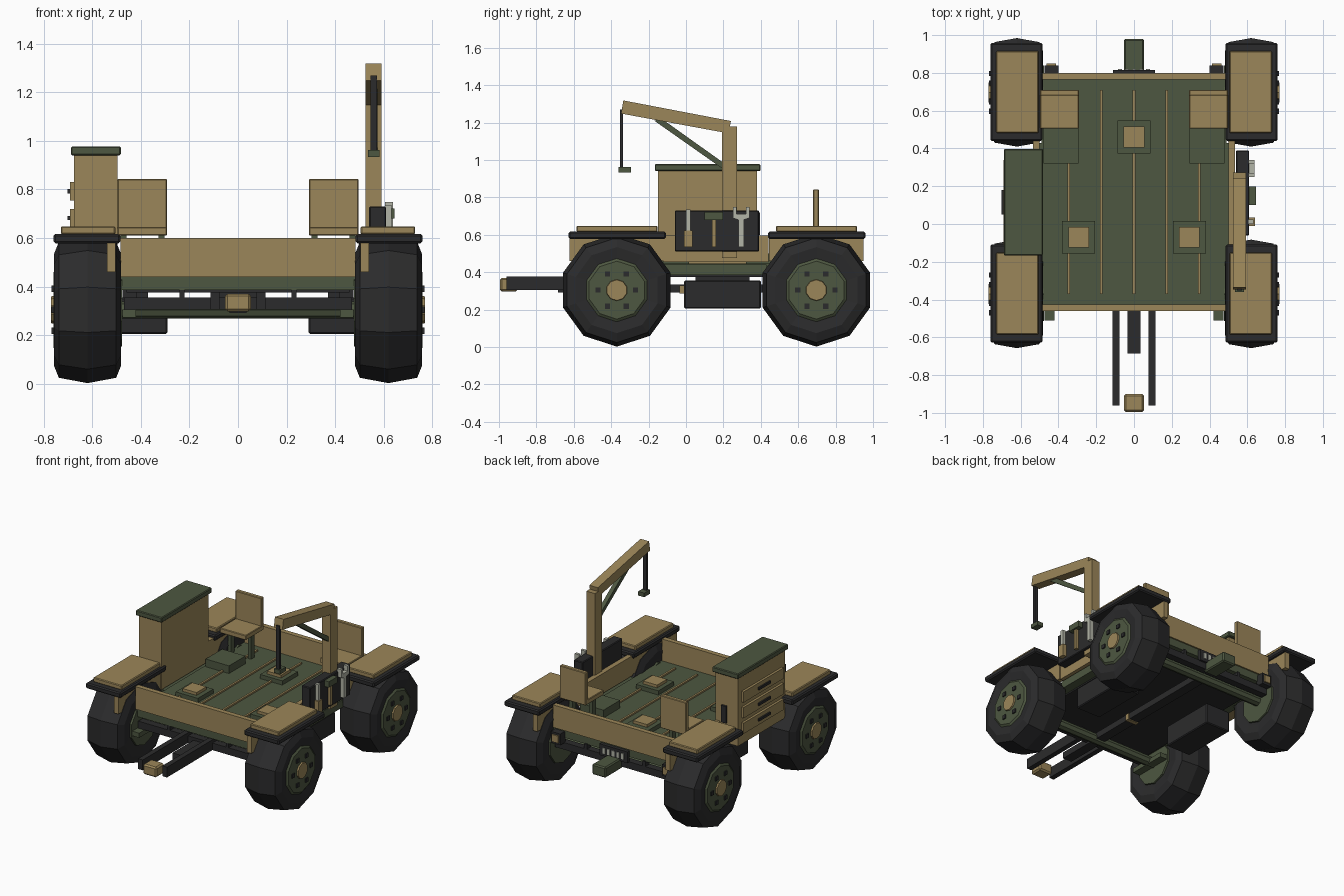
import bpy, bmesh, math
from mathutils import Vector, Matrix


def material(name, rgb):
    m = bpy.data.materials.new(name)
    m.diffuse_color = (*rgb, 1)
    return m


TAN = material("tan paint", (0.33, 0.24, 0.10))
GREEN = material("olive green", (0.075, 0.095, 0.052))
DARK = material("dark rubber", (0.024, 0.024, 0.025))
STEEL = material("pale steel", (0.45, 0.46, 0.39))


def finish(name, bm, mat):
    bmesh.ops.recalc_face_normals(bm, faces=bm.faces)
    me = bpy.data.meshes.new(name)
    bm.to_mesh(me)
    bm.free()
    me.materials.append(mat)
    ob = bpy.data.objects.new(name, me)
    bpy.context.collection.objects.link(ob)
    return ob


def box(name, mat, x, y, z, bevel=0.0):
    """Box from (min, max) pairs."""
    bm = bmesh.new()
    bmesh.ops.create_cube(bm, size=1)
    for v in bm.verts:
        v.co = Vector([(a + b) / 2 + c * (b - a) for (a, b), c in zip((x, y, z), v.co)])
    if bevel:
        bmesh.ops.bevel(bm, geom=bm.edges[:], offset=bevel, segments=1, affect='EDGES')
    return finish(name, bm, mat)


def pair(name, mat, x, y, z, bevel=0.0):
    """Box on the right side and its mirror on the left."""
    box("right_" + name, mat, x, y, z, bevel)
    box("left_" + name, mat, (-x[1], -x[0]), y, z, bevel)


def side_profile(name, mat, pts, x0, x1):
    """Outline in (y, z) extruded along x."""
    bm = bmesh.new()
    f = bm.faces.new([bm.verts.new((x0, y, z)) for y, z in pts])
    r = bmesh.ops.extrude_face_region(bm, geom=[f])
    bmesh.ops.translate(bm, vec=(x1 - x0, 0, 0),
                        verts=[v for v in r["geom"] if isinstance(v, bmesh.types.BMVert)])
    return finish(name, bm, mat)


def lathe_x(name, mat, profile, centre, n, side=1):
    """Profile of (x offset, radius) turned around the x axis."""
    bm = bmesh.new()
    rings = []
    for dx, r in profile:
        rings.append([bm.verts.new((centre[0] + side * dx,
                                    centre[1] + r * math.sin(2 * math.pi * i / n),
                                    centre[2] - r * math.cos(2 * math.pi * i / n))) for i in range(n)])
    for a, b in zip(rings, rings[1:]):
        for i in range(n):
            bm.faces.new((a[i], a[(i + 1) % n], b[(i + 1) % n], b[i]))
    bm.faces.new(rings[0])
    bm.faces.new(rings[-1])
    return finish(name, bm, mat)


# Wheels, hubs, bolts, fenders
TYRE = [(-0.13, 0.17), (-0.138, 0.23), (-0.118, 0.28), (0, 0.302),
        (0.118, 0.28), (0.138, 0.23), (0.13, 0.17)]
for end, cy in (("front", -0.37), ("rear", 0.697)):
    for sname, s in (("right", 1), ("left", -1)):
        tag = f"{end}_{sname}_"
        c = (s * 0.62, cy, 0.304)
        lathe_x(tag + "tyre", DARK, TYRE, c, 10, s)
        lathe_x(tag + "hub", GREEN, [(-0.143, 0.15), (0.128, 0.172), (0.14, 0.155)], c, 10, s)
        lathe_x(tag + "hub_cap", TAN, [(0.13, 0.06), (0.15, 0.055)], c, 10, s)
        for i in range(6):
            a = math.radians(60 * i)
            by, bz = cy + 0.1 * math.cos(a), 0.304 + 0.1 * math.sin(a)
            box(tag + "bolt", DARK, sorted((s * 0.755, s * 0.768)),
                (by - 0.014, by + 0.014), (bz - 0.014, bz + 0.014))
    pair(end + "_fender", DARK, (0.485, 0.76), (cy - 0.258, cy + 0.262), (0.578, 0.617), 0.008)
    pair(end + "_fender_plate", TAN, (0.505, 0.73), (cy - 0.215, cy + 0.218), (0.615, 0.648), 0.005)
    pair(end + "_fender_panel", TAN, (0.505, 0.54), (cy - 0.252, cy + 0.252), (0.46, 0.58))
    lathe_x(end + "_axle", GREEN, [(-0.49, 0.035), (0.49, 0.035)], (0, cy, 0.304), 8)

# Deck, rails, strips
box("deck", GREEN, (-0.49, 0.49), (-0.45, 0.79), (0.385, 0.445))
box("underside_plate", DARK, (-0.46, 0.46), (-0.42, 0.76), (0.375, 0.386))
pair("side_sill", GREEN, (0.485, 0.525), (-0.12, 0.43), (0.385, 0.44))
box("front_rail", TAN, (-0.485, 0.485), (-0.46, -0.425), (0.44, 0.6))
box("rear_rail", TAN, (-0.485, 0.485), (0.765, 0.80), (0.44, 0.6))
pair("side_rail", TAN, (0.50, 0.535), (-0.12, 0.44), (0.455, 0.597))
for i in range(-2, 3):
    x = i * 0.1725
    box("deck_strip", TAN, (x - 0.007, x + 0.007), (-0.37, 0.71), (0.44, 0.456))

# Deck anchor pads
for px, py in ((0, 0.46), (-0.293, -0.07), (0.293, -0.07)):
    box("anchor_pad", GREEN, (px - 0.087, px + 0.087), (py - 0.087, py + 0.087), (0.44, 0.475))
    box("anchor_cap", TAN, (px - 0.055, px + 0.055), (py - 0.055, py + 0.055), (0.47, 0.495))

# Seats and footrests
pair("seat", TAN, (0.292, 0.497), (0.505, 0.70), (0.61, 0.645), 0.004)
pair("seat_back", TAN, (0.292, 0.497), (0.68, 0.71), (0.61, 0.843), 0.004)
for lx in (0.303, 0.46):
    pair("seat_leg", GREEN, (lx, lx + 0.024), (0.58, 0.62), (0.44, 0.612))
pair("footrest", GREEN, (0.295, 0.478), (0.32, 0.505), (0.44, 0.50))

# Drawer cabinet
box("cabinet", TAN, (-0.675, -0.497), (-0.15, 0.38), (0.455, 0.945))
box("cabinet_lid", GREEN, (-0.688, -0.483), (-0.167, 0.398), (0.94, 0.977), 0.005)
for z in (0.793, 0.682, 0.571):
    box("drawer", TAN, (-0.692, -0.67), (-0.11, 0.34), (z - 0.038, z + 0.038))
    box("drawer_handle", DARK, (-0.702, -0.69), (0.05, 0.18), (z - 0.009, z + 0.009))
box("cabinet_latch", DARK, (-0.59, -0.55), (0.375, 0.395), (0.60, 0.72))

# Tool rack and tools
box("tool_rack", DARK, (0.54, 0.61), (-0.06, 0.39), (0.51, 0.73), 0.005)
box("chisel_blade", STEEL, (0.605, 0.632), (0.0, 0.024), (0.615, 0.735))
box("chisel_handle", TAN, (0.605, 0.64), (-0.01, 0.034), (0.535, 0.622))
box("hammer_head", GREEN, (0.605, 0.645), (0.10, 0.198), (0.68, 0.722))
box("hammer_handle", TAN, (0.605, 0.632), (0.138, 0.16), (0.535, 0.682))
side_profile("wrench", STEEL, [(0.28, 0.535), (0.31, 0.535), (0.31, 0.68), (0.34, 0.69), (0.34, 0.748),
             (0.32, 0.748), (0.32, 0.712), (0.27, 0.712), (0.27, 0.748), (0.25, 0.748),
             (0.25, 0.69), (0.28, 0.68)], 0.605, 0.638)

# Crane
box("crane_post", TAN, (0.525, 0.592), (0.193, 0.273), (0.477, 1.178))
side_profile("crane_boom", TAN, [(-0.335, 1.318), (0.24, 1.208), (0.228, 1.142), (-0.347, 1.248)],
             0.525, 0.592)
side_profile("crane_brace", GREEN, [(0.20, 0.985), (0.20, 0.95), (-0.17, 1.21), (-0.13, 1.22)],
             0.545, 0.575)
box("crane_cable", DARK, (0.545, 0.572), (-0.352, -0.336), (0.955, 1.27))
box("crane_hook_block", GREEN, (0.535, 0.583), (-0.36, -0.295), (0.933, 0.962))

# Front tow bars and drive shaft
pair("tow_bar", DARK, (0.077, 0.114), (-0.96, -0.40), (0.305, 0.378))
box("tow_block", TAN, (-0.053, 0.053), (-0.995, -0.90), (0.297, 0.37), 0.01)
box("drive_shaft", DARK, (-0.035, 0.035), (-0.685, 0.70), (0.29, 0.335))
box("shaft_coupling", TAN, (-0.045, 0.045), (-0.035, -0.005), (0.285, 0.33))

# Chassis: bumper beams, struts, springs and tanks
for y0, y1 in ((-0.45, -0.40), (0.75, 0.80)):
    box("cross_beam", DARK, (-0.47, 0.47), (y0, y1), (0.305, 0.355))
    pair("beam_strut", DARK, (0.22, 0.24), (y0, y1), (0.35, 0.39))
pair("front_spring", GREEN, (0.42, 0.475), (-0.51, -0.23), (0.272, 0.305))
pair("side_tank", DARK, (0.29, 0.485), (-0.01, 0.40), (0.205, 0.355), 0.006)
pair("tank_bracket", DARK, (0.37, 0.42), (0.05, 0.34), (0.35, 0.39))

# Rear grille, hitch box and lamps
box("rear_grille", DARK, (-0.11, 0.11), (0.79, 0.815), (0.35, 0.43))
for i in range(5):
    x = (i - 2) * 0.037
    box("grille_bar", STEEL, (x - 0.01, x + 0.01), (0.81, 0.82), (0.37, 0.41))
box("rear_hitch", GREEN, (-0.053, 0.053), (0.78, 0.98), (0.29, 0.365), 0.008)
pair("rear_lamp", DARK, (0.40, 0.475), (0.78, 0.84), (0.35, 0.43))
pair("rear_lamp_lens", TAN, (0.412, 0.463), (0.835, 0.85), (0.365, 0.415))
